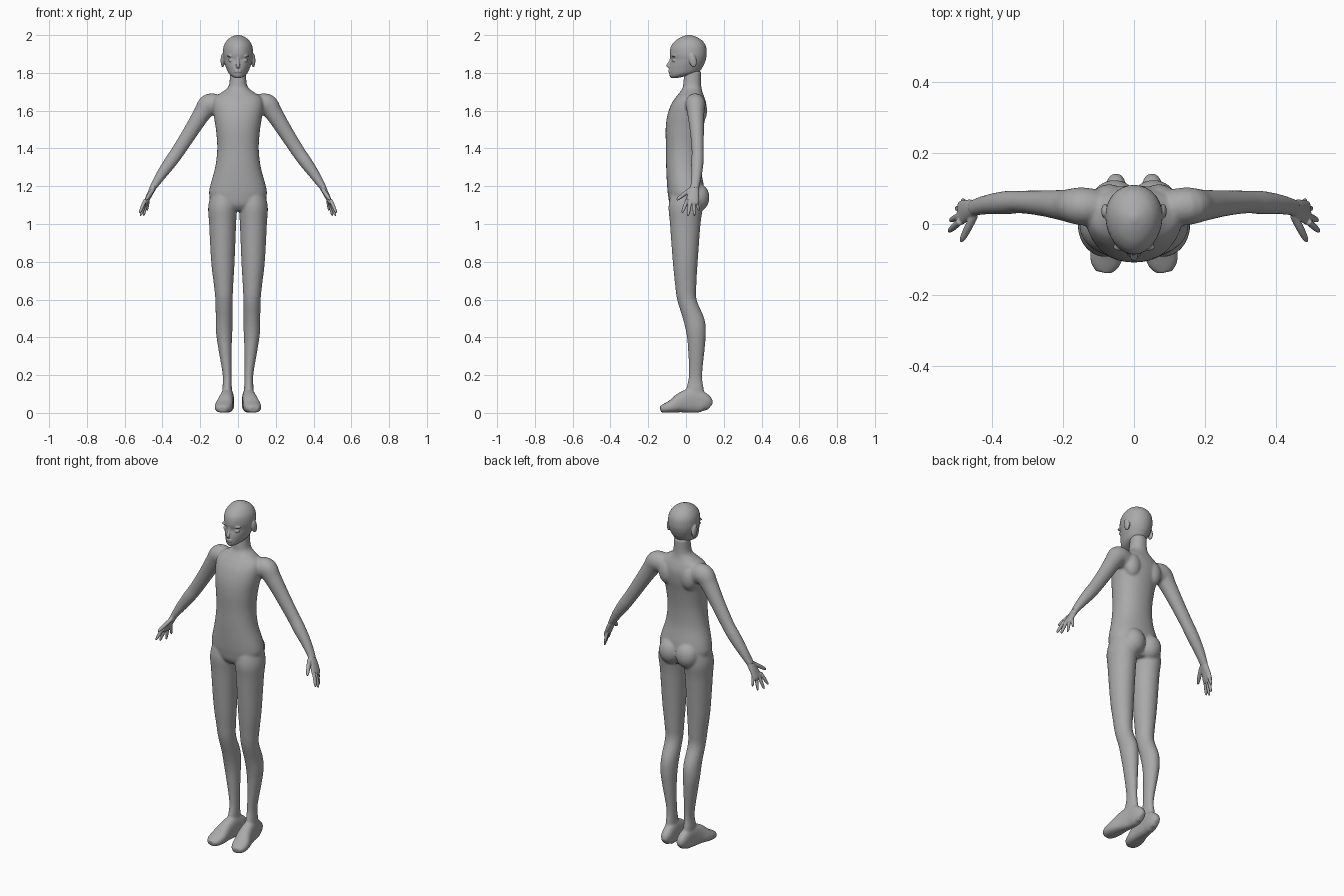
import bpy, bmesh, math
from mathutils import Vector, Matrix

cube = bpy.data.objects.get("Cube")
if cube:
    bpy.data.objects.remove(cube)

skin = bpy.data.materials.new("plain grey skin")
skin.use_nodes = True
GREY = (0.4, 0.4, 0.4, 1)
skin.diffuse_color = GREY
skin.node_tree.nodes["Principled BSDF"].inputs["Base Color"].default_value = GREY


def spline(rows, steps=5):
    """Catmull-Rom interpolation of rows of numbers."""
    pad = [rows[0], *rows, rows[-1]]
    out = []
    for a, b, c, d in zip(pad, pad[1:], pad[2:], pad[3:]):
        for i in range(steps):
            t = i / steps
            out.append([q + t * (r - p) / 2 + t * t * (p - 2.5 * q + 2 * r - s / 2)
                        + t ** 3 * (1.5 * (q - r) + (s - p) / 2)
                        for p, q, r, s in zip(a, b, c, d)])
    return out + [list(rows[-1])]


def ring(bm, centre, u, v, power=2.0, taper=0.0, sides=32):
    verts = []
    for i in range(sides):
        a = math.tau * i / sides
        c, s = math.cos(a), math.sin(a)
        cu = math.copysign(abs(c) ** (2 / power), c)
        sv = math.copysign(abs(s) ** (2 / power), s)
        verts.append(bm.verts.new(centre + u * cu * (1 + taper * sv) + v * sv))
    return verts


def skin_rings(bm, rings):
    for lo, hi in zip(rings, rings[1:]):
        for i in range(len(lo)):
            j = (i + 1) % len(lo)
            bm.faces.new((lo[i], lo[j], hi[j], hi[i]))
    bm.faces.new(rings[0])
    bm.faces.new(rings[-1])


def slices(bm, rows, side=1, power=2.0, taper=0.0):
    """Loft of level sections: z, x low, x high, y front, y back."""
    rings = []
    for z, x0, x1, y0, y1 in spline(rows):
        centre = Vector((side * (x0 + x1) / 2, (y0 + y1) / 2, z))
        rings.append(ring(bm, centre, Vector(((x1 - x0) / 2, 0, 0)),
                          Vector((0, (y1 - y0) / 2, 0)), power, taper))
    skin_rings(bm, rings)


def tube(bm, rows, side=1, ref=(0, 1, 0), power=2.0):
    """Loft along a path: x, y, z, radius along ref, radius across ref."""
    rows = spline(rows)
    pts = [Vector((side * r[0], r[1], r[2])) for r in rows]
    rings = []
    for i, (p, r) in enumerate(zip(pts, rows)):
        d = (pts[min(i + 1, len(pts) - 1)] - pts[max(i - 1, 0)]).normalized()
        across = d.cross(Vector(ref)).normalized()
        rings.append(ring(bm, p, across.cross(d) * r[3], across * r[4], power))
    skin_rings(bm, rings)


def blob(bm, centre, radii, turn=0.0):
    mat = Matrix.Translation(centre) @ Matrix.Rotation(turn, 4, 'X') @ Matrix.Diagonal((*radii, 1))
    bmesh.ops.create_uvsphere(bm, u_segments=24, v_segments=16, radius=1, matrix=mat)


def finish(bm, name, voxel, rounds):
    """Fuse overlapping volumes into one smooth skin."""
    bmesh.ops.recalc_face_normals(bm, faces=bm.faces[:])
    mesh = bpy.data.meshes.new(name)
    bm.to_mesh(mesh)
    bm.free()
    mesh.materials.append(skin)
    obj = bpy.data.objects.new(name, mesh)
    bpy.context.collection.objects.link(obj)
    fuse = obj.modifiers.new("fuse", 'REMESH')
    fuse.mode = 'VOXEL'
    fuse.voxel_size = voxel
    fuse.use_smooth_shade = True
    relax = obj.modifiers.new("relax", 'SMOOTH')
    relax.factor = 0.5
    relax.iterations = rounds


# Torso and neck: z, half width, front, back
torso = [(1.07, .05, -.06, .07), (1.1, .125, -.085, .085), (1.15, .152, -.095, .095),
         (1.2, .148, -.1, .095), (1.3, .121, -.105, .077), (1.4, .11, -.106, .077),
         (1.5, .117, -.108, .09), (1.57, .128, -.1, .104), (1.63, .135, -.08, .108),
         (1.67, .125, -.055, .098), (1.695, .09, -.035, .088), (1.72, .056, -.018, .082),
         (1.75, .045, -.014, .08), (1.81, .043, -.008, .08)]
body = bmesh.new()
slices(body, [(z, -w, w, f, b) for z, w, f, b in torso], power=2.2)

LEG = [(1.2, .015, .13, -.07, .08), (1.1, .005, .157, -.092, .09), (1.0, .01, .153, -.085, .077),
       (.8, .018, .142, -.07, .062), (.68, .025, .128, -.058, .055), (.6, .028, .12, -.047, .056),
       (.5, .028, .118, -.017, .097), (.43, .03, .117, 0, .105), (.35, .033, .106, .01, .1),
       (.2, .034, .081, .015, .086), (.12, .032, .083, 0, .095), (.05, .03, .08, 0, .1)]
FOOT = [(.05, .126, .03, .016, .024), (.051, .1, .05, .031, .05), (.056, .04, .065, .034, .065),
        (.064, -.02, .055, .04, .055), (.074, -.07, .036, .047, .036),
        (.081, -.11, .025, .042, .025), (.085, -.135, .019, .024, .017)]
ARM = [(.09, .045, 1.62, .05, .055), (.15, .05, 1.633, .053, .058), (.19, .052, 1.585, .045, .047),
       (.25, .058, 1.49, .037, .04), (.317, .062, 1.386, .032, .036),
       (.36, .06, 1.325, .033, .034), (.41, .055, 1.255, .028, .027),
       (.455, .045, 1.185, .023, .017)]
for side in (1, -1):
    slices(body, LEG, side)
    tube(body, FOOT, side, ref=(1, 0, 0), power=2.5)
    tube(body, ARM, side)
    # Buttock and shoulder blade
    blob(body, (side * .055, .062, 1.14), (.066, .062, .075))
    blob(body, (side * .07, .07, 1.6), (.05, .042, .07))
finish(body, "body", .006, 8)

# Head: z, half width, front, back
skull = [(1.773, .014, -.078, -.045), (1.783, .034, -.086, 0), (1.8, .051, -.089, .062),
         (1.83, .064, -.088, .088), (1.85, .071, -.084, .098), (1.87, .076, -.08, .105),
         (1.9, .08, -.086, .11), (1.94, .076, -.08, .106), (1.97, .06, -.057, .087),
         (1.99, .036, -.024, .056), (2.001, .008, .008, .024)]
head = bmesh.new()
slices(head, [(z, -w, w, f, b) for z, w, f, b in skull], taper=.1)
# Nose and lips
tube(head, [(0, -.078, 1.885, .007, .006), (0, -.083, 1.86, .007, .008),
            (0, -.094, 1.84, .01, .01), (0, -.088, 1.828, .006, .01)])
for z in (1.806, 1.814):
    blob(head, (0, -.086, z), (.02, .008, .0045))
for side in (1, -1):
    # Ear, eyelid and brow
    blob(head, (side * .081, .036, 1.866), (.011, .02, .037), turn=.2)
    blob(head, (side * .033, -.063, 1.866), (.019, .011, .009))
    blob(head, (side * .036, -.064, 1.889), (.024, .012, .006))
finish(head, "head", .0035, 3)

# Hands: palm, thumb and four fingers from knuckle to tip
PALM = [(.445, .046, 1.2, .022, .017), (.466, .04, 1.16, .029, .015),
        (.485, .032, 1.12, .034, .012), (.491, .03, 1.106, .03, .008)]
FINGERS = [((.448, .025, 1.185), (.487, -.05, 1.127), .0105),
           ((.49, .007, 1.13), (.521, -.021, 1.058), .009),
           ((.488, .024, 1.125), (.517, .01, 1.042), .009),
           ((.484, .04, 1.125), (.5, .045, 1.042), .0085),
           ((.475, .054, 1.13), (.482, .068, 1.07), .008)]
for side, name in ((1, "left_hand"), (-1, "right_hand")):
    hand = bmesh.new()
    tube(hand, PALM, side)
    for base, tip, r in FINGERS:
        start, end = Vector(base), Vector(tip)
        path = [(*start.lerp(end, t), r * k, r * k)
                for t, k in ((0, 1), (.45, 1.05), (.85, .8), (1, .35))]
        tube(hand, path, side, ref=(0, .8, .6) if base == FINGERS[0][0] else (0, 1, 0))
    finish(hand, name, .003, 2)
